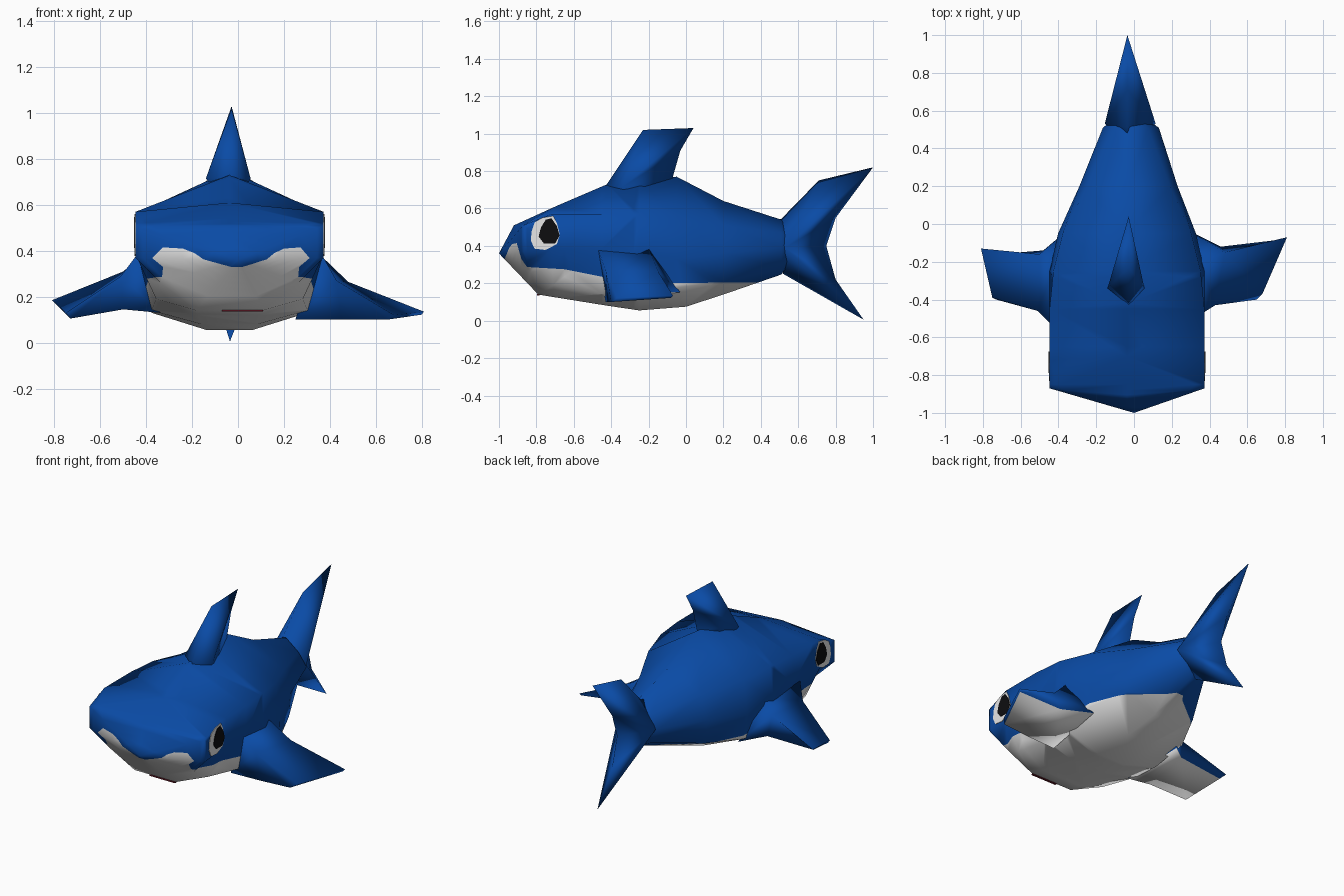
import bpy
import bmesh
from mathutils import Matrix, Vector

cube = bpy.data.objects.get("Cube")
if cube:
    bpy.data.objects.remove(cube, do_unlink=True)


def material(name, rgb):
    mat = bpy.data.materials.new(name)
    mat.use_nodes = True
    mat.diffuse_color = (*rgb, 1)
    bsdf = next(n for n in mat.node_tree.nodes if n.type == 'BSDF_PRINCIPLED')
    bsdf.inputs["Base Color"].default_value = (*rgb, 1)
    bsdf.inputs["Roughness"].default_value = 0.8
    return mat


BLUE = material("ocean blue", (0.003, 0.07, 0.38))
WHITE = material("belly white", (0.82, 0.82, 0.82))
BLACK = material("pupil black", (0.004, 0.004, 0.005))
RED = material("mouth red", (0.13, 0.01, 0.02))

MID_X = -0.037  # the body sits slightly off the centre line


def finish(bm, name, mats, smooth=True):
    """Turn a bmesh into a linked object."""
    bmesh.ops.recalc_face_normals(bm, faces=bm.faces[:])
    for f in bm.faces:
        f.smooth = smooth
    mesh = bpy.data.meshes.new(name)
    bm.to_mesh(mesh)
    bm.free()
    for mat in mats:
        mesh.materials.append(mat)
    bpy.context.collection.objects.link(bpy.data.objects.new(name, mesh))


def bridge(bm, ring_a, ring_b):
    count = len(ring_a)
    for i in range(count):
        j = (i + 1) % count
        bm.faces.new((ring_a[i], ring_a[j], ring_b[j], ring_b[i]))


def fan(bm, ring, tip):
    for i in range(len(ring)):
        bm.faces.new((ring[i], ring[(i + 1) % len(ring)], tip))


def body_ring(bm, y_top, y_side, y_low, z_top, shoulder, side, chine, keel):
    """Nine-point section; each (half width, z) pair appears on both sides."""
    y_chine = (y_side + y_low) / 2
    half = [(*shoulder, y_side), (*side, y_side), (*chine, y_chine), (*keel, y_low)]
    pts = [(0, y_top, z_top)]
    pts += [(x, y, z) for x, z, y in half]
    pts += [(-x, y, z) for x, z, y in reversed(half)]
    centre = MID_X + 0.04 * max(0, y_top)  # the tail bends slightly left
    return [bm.verts.new((x + centre, y, z)) for x, y, z in pts]


# Body: sections from snout to tail root
SECTIONS = [
    (-.92, -.87, -.79, .51, (.41, .51), (.41, .37), (.30, .26), (.145, .14)),
    (-.70, -.72, -.70, .61, (.41, .57), (.41, .385), (.32, .19), (.14, .125)),
    (-.42, -.45, -.42, .73, (.41, .57), (.41, .385), (.34, .14), (.12, .08)),
    (-.25, -.25, -.25, .75, (.39, .57), (.41, .36), (.34, .13), (.10, .055)),
    (-.05, -.05, .00, .77, (.34, .55), (.365, .33), (.35, .18), (.08, .075)),
    (.20, .20, .20, .64, (.22, .51), (.26, .36), (.25, .21), (.04, .14)),
    (.51, .51, .51, .54, (.09, .47), (.148, .39), (.09, .285), (.015, .247)),
]
bm = bmesh.new()
rings = [body_ring(bm, *s) for s in SECTIONS]
for a, b in zip(rings, rings[1:]):
    bridge(bm, a, b)
fan(bm, rings[0], bm.verts.new((0, -1, .36)))
fan(bm, rings[-1], bm.verts.new((-.03, .62, .40)))
bmesh.ops.triangulate(bm, faces=bm.faces[:])

# Belly colour line (y, z), cut into the body so that its edge is crisp
LINE = [(-1.1, .33), (-.97, .33), (-.945, .39), (-.93, .41), (-.905, .415),
        (-.88, .33), (-.85, .287), (-.65, .275), (-.45, .235), (-.28, .20), (1.1, .21)]


def cut(faces, point, normal):
    geom = set(faces)
    for f in faces:
        geom.update(f.edges)
        geom.update(f.verts)
    bmesh.ops.bisect_plane(bm, geom=list(geom), dist=1e-5,
                           plane_co=point, plane_no=normal)


def faces_between(y0, y1):
    return [f for f in bm.faces if y0 < f.calc_center_median().y < y1]


for y, z in LINE[1:-1]:
    cut(bm.faces[:], (0, y, z), (0, 1, 0))
for (y0, z0), (y1, z1) in zip(LINE, LINE[1:]):
    cut(faces_between(y0, y1), (0, y0, z0), Vector((0, z0 - z1, y1 - y0)).normalized())
    for f in faces_between(y0, y1):
        c = f.calc_center_median()
        f.material_index = int(c.z < z0 + (z1 - z0) * (c.y - y0) / (y1 - y0))
finish(bm, "body", [BLUE, WHITE])

# Mouth: a thin line along the chin edge
bm = bmesh.new()
bmesh.ops.create_cube(bm, size=1, matrix=Matrix.LocRotScale(
    Vector((.02, -.79, .139)), None, Vector((.18, .014, .008))))
finish(bm, "mouth_line", [RED], smooth=False)


# Dorsal and tail fins: a sharp outline swelling to a thick middle on each side
def blade(name, outline, x, middle, sides):
    bm = bmesh.new()
    rim = [bm.verts.new((x, y, z)) for y, z in outline]
    for side_x in sides:
        fan(bm, rim, bm.verts.new((side_x, *middle)))
    finish(bm, name, [BLUE])


blade("dorsal_fin",
      [(-.43, .72), (-.23, 1.02), (.04, 1.03), (-.03, .91), (-.07, .77), (-.06, .62), (-.3, .58)],
      -.028, (-.34, .715), (-.14, .055))
blade("tail_fin",
      [(.46, .53), (.51, .545), (.71, .75), (1, .82), (.80, .55), (.75, .40),
       (.80, .22), (.95, .005), (.52, .25)],
      -.035, (.53, .39), (-.155, .115))


# Pectoral fins: sections ordered front top, rear top, rear bottom, front bottom
def pectoral(name, root, middle, tip):
    bm = bmesh.new()
    loops = [[bm.verts.new(p) for p in loop] for loop in (root, middle, tip)]
    bridge(bm, loops[0], loops[1])
    bridge(bm, loops[1], loops[2])
    bm.faces.new(loops[0])
    bm.faces.new(loops[2])
    bmesh.ops.triangulate(bm, faces=bm.faces[:])
    bmesh.ops.recalc_face_normals(bm, faces=bm.faces[:])
    for f in bm.faces:
        f.material_index = int(f.normal.z < -0.75)  # pale underside
    finish(bm, name, [BLUE, WHITE])


pectoral("left_pectoral_fin",
         [(.35, -.48, .41), (.35, -.20, .39), (.28, -.03, .15), (.25, -.43, .10)],
         [(.43, -.43, .27), (.48, -.15, .265), (.46, -.12, .15), (.45, -.42, .10)],
         [(.68, -.37, .12), (.81, -.07, .135), (.80, -.08, .122), (.65, -.40, .10)])
pectoral("right_pectoral_fin",
         [(-.42, -.55, .41), (-.41, -.20, .39), (-.35, -.03, .15), (-.34, -.46, .13)],
         [(-.51, -.46, .29), (-.50, -.16, .31), (-.48, -.14, .18), (-.50, -.45, .145)],
         [(-.75, -.39, .13), (-.81, -.13, .185), (-.79, -.165, .165), (-.73, -.40, .105)])


# Eyes: thin plates on the flat sides of the head
def plate(name, outline, side, lift, mat):
    bm = bmesh.new()
    x0 = MID_X + side * 0.409
    x1 = MID_X + side * (0.41 + lift)
    inner = [bm.verts.new((x0, y, z)) for y, z in outline]
    outer = [bm.verts.new((x1, y, z)) for y, z in outline]
    bridge(bm, inner, outer)
    bm.faces.new(inner)
    bm.faces.new(outer)
    finish(bm, name, [mat], smooth=False)


EYE = [(-.81, .525), (-.77, .55), (-.71, .56), (-.69, .52), (-.675, .46),
       (-.69, .41), (-.75, .378), (-.81, .385), (-.83, .43), (-.825, .48)]
PUPIL = [(-.75, .54), (-.72, .548), (-.69, .505), (-.676, .455),
         (-.70, .413), (-.76, .413), (-.788, .45), (-.775, .50)]
for label, side in (("left", 1), ("right", -1)):
    plate(label + "_eye_white", EYE, side, 0.003, WHITE)
    plate(label + "_pupil", PUPIL, side, 0.006, BLACK)
